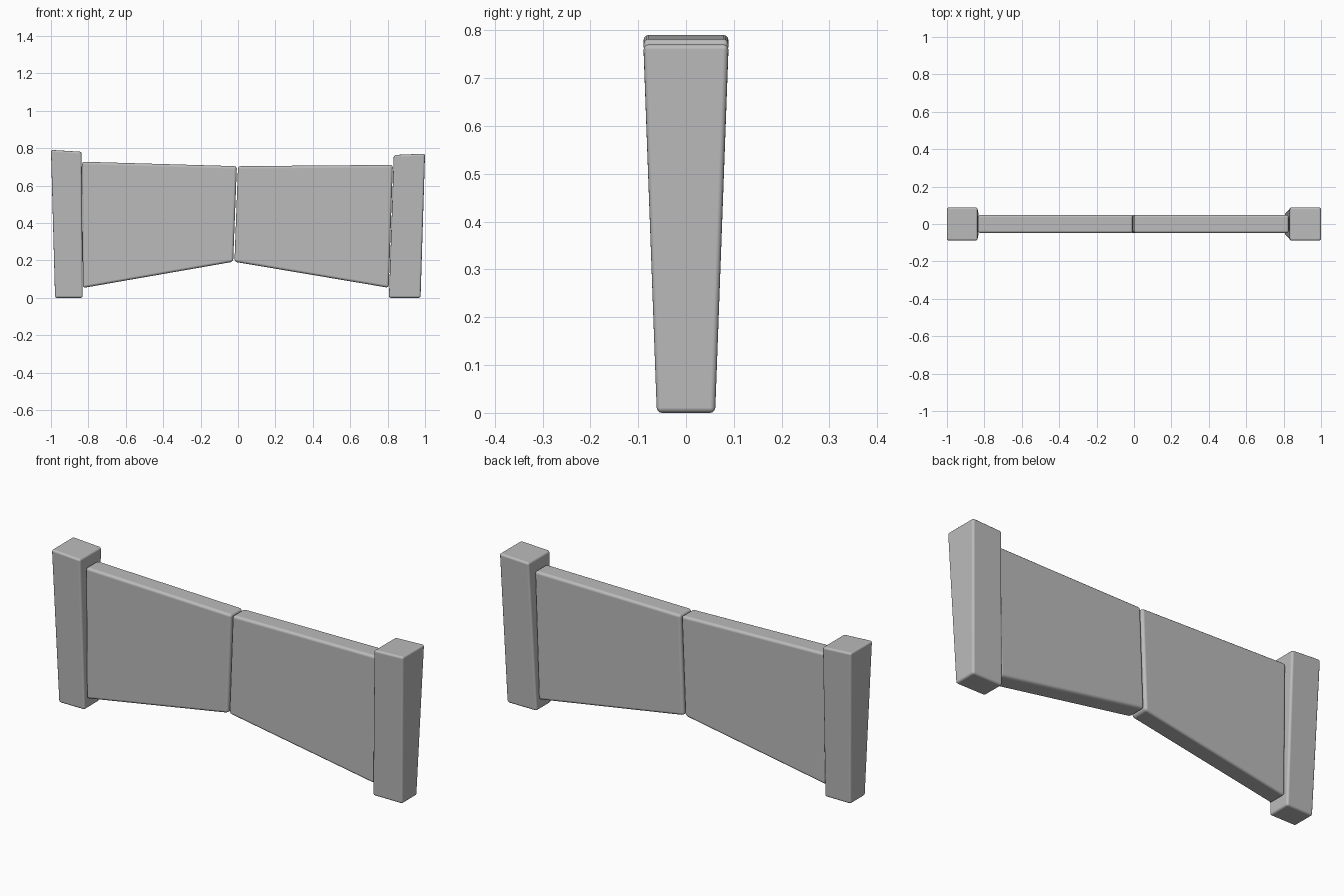
import bpy
import math

cube = bpy.data.objects.get("Cube")
if cube:
    bpy.data.objects.remove(cube, do_unlink=True)

# Single plain grey
GREY = (0.5, 0.5, 0.5, 1.0)
stone = bpy.data.materials.new("plain_grey")
stone.use_nodes = True
stone.diffuse_color = GREY
stone.node_tree.nodes["Principled BSDF"].inputs["Base Color"].default_value = GREY


def slab(name, corners, depth_low, depth_high, bevel):
    """Extrude an x-z outline (two low corners, two high) with rounded edges."""
    depths = (depth_low, depth_low, depth_high, depth_high)
    verts = [(x, side * d, z) for side in (-1, 1) for (x, z), d in zip(corners, depths)]
    faces = [(0, 1, 2, 3), (7, 6, 5, 4)]
    faces += [(i, i + 4, (i + 1) % 4 + 4, (i + 1) % 4) for i in range(4)]
    mesh = bpy.data.meshes.new(name)
    mesh.from_pydata(verts, [], faces)
    mesh.materials.append(stone)
    obj = bpy.data.objects.new(name, mesh)
    bpy.context.collection.objects.link(obj)
    mod = obj.modifiers.new("rounded_edges", "BEVEL")
    mod.width = bevel
    mod.segments = 3
    mod.limit_method = "NONE"
    mod.harden_normals = True
    bpy.ops.object.select_all(action="DESELECT")
    obj.select_set(True)
    bpy.context.view_layer.objects.active = obj
    bpy.ops.object.shade_smooth_by_angle(angle=math.radians(40))
    return obj


# Posts flare towards the top
slab("right_post", [(-0.978, 0), (-0.83, 0), (-0.836, 0.781), (-1.0, 0.791)], 0.061, 0.089, 0.011)
slab("left_post", [(0.807, 0), (0.976, 0), (1.0, 0.771), (0.833, 0.764)], 0.061, 0.089, 0.011)

# Panels narrow towards the middle seam
slab("right_panel", [(-0.829, 0.053), (-0.026, 0.193), (-0.006, 0.704), (-0.834, 0.728)], 0.049, 0.049, 0.014)
slab("left_panel", [(-0.019, 0.193), (0.806, 0.054), (0.828, 0.711), (0.0, 0.704)], 0.049, 0.049, 0.014)
